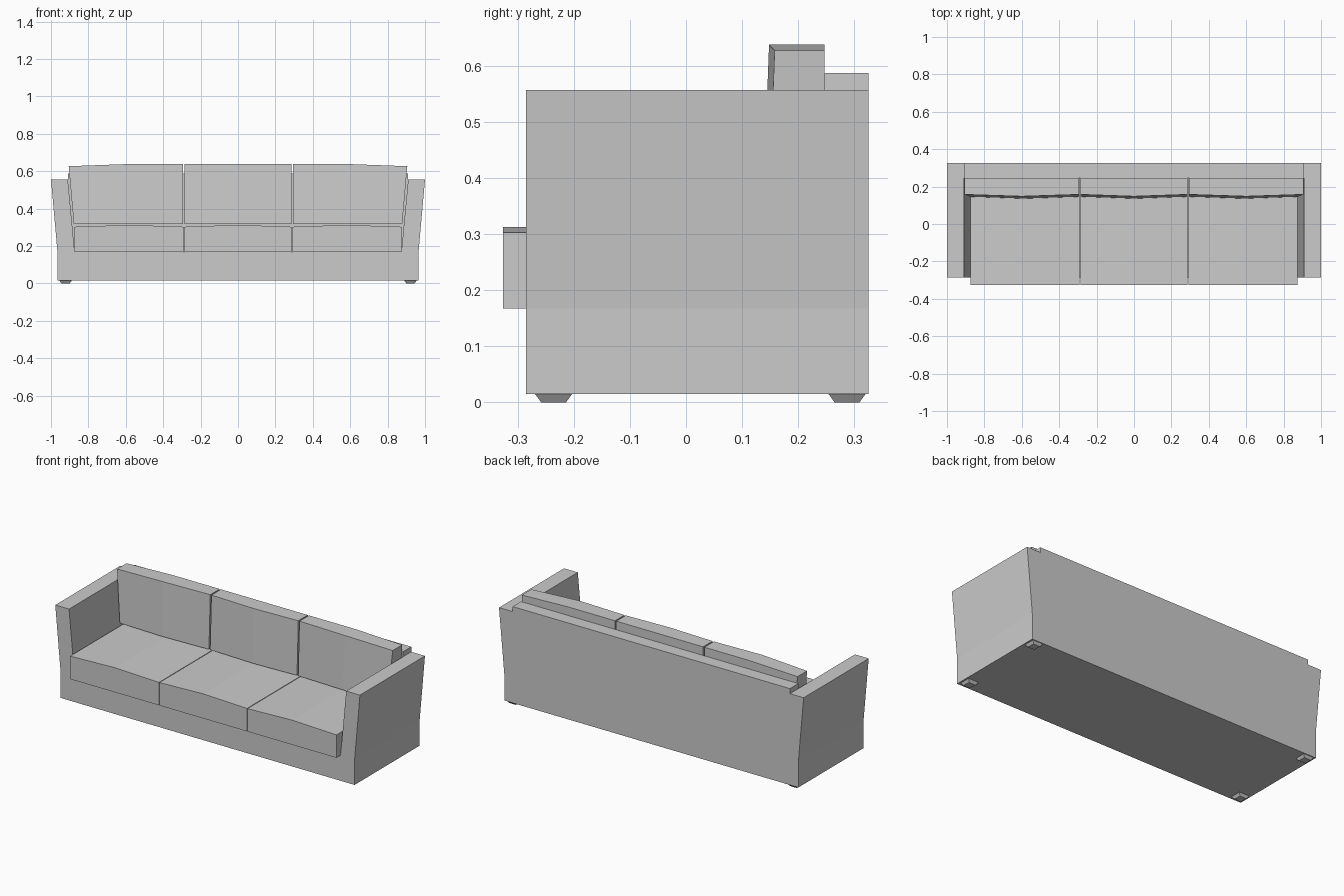
import bpy, bmesh

if "Cube" in bpy.data.objects:
    bpy.data.objects.remove(bpy.data.objects["Cube"])


def loft(name, rings):
    """Closed solid through matching rings of points, capped at both ends."""
    bm = bmesh.new()
    vs = [[bm.verts.new(p) for p in r] for r in rings]
    n = len(rings[0])
    for a, b in zip(vs, vs[1:]):
        for i in range(n):
            j = (i + 1) % n
            bm.faces.new((a[i], a[j], b[j], b[i]))
    bm.faces.new(vs[0])
    bm.faces.new(vs[-1])
    bmesh.ops.recalc_face_normals(bm, faces=bm.faces)
    me = bpy.data.meshes.new(name)
    bm.to_mesh(me)
    bm.free()
    ob = bpy.data.objects.new(name, me)
    bpy.context.collection.objects.link(ob)
    return ob


def prism(name, profile, y0, y1):
    """Front (x, z) profile extruded along y."""
    return loft(name, [[(x, y, z) for x, z in profile] for y in (y0, y1)])


# Base with flared arms: one U-shaped profile
half = [(0.965, 0.015), (0.965, 0.167), (1.0, 0.557), (0.91, 0.557), (0.873, 0.167)]
prism("base_and_arms", half + [(-x, z) for x, z in reversed(half)], -0.285, 0.325)

# Back panel between the arms
back = [(0.873, 0.167), (0.91, 0.557), (0.91, 0.587)]
prism("back_panel", back + [(-x, z) for x, z in reversed(back)], 0.247, 0.325)


# Seat cushion with a slight crown
def seat(name, x0, x1):
    prism(name, [(x0, 0.167), (x1, 0.167), (x1, 0.303), ((x0 + x1) / 2, 0.313),
                 (x0, 0.303)], -0.326, 0.247)


# Back cushion: columns of (bottom x, top x, front y at top, top z)
def back_cushion(name, cols):
    loft(name, [[(xb, y - 0.012, 0.318), (xt, y, zt), (xt, 0.247, zt), (xb, 0.247, 0.318)]
                for xb, xt, y, zt in cols])


seat("seat_middle", -0.287, 0.287)
back_cushion("back_cushion_middle", [(-0.285, -0.285, 0.158, 0.638), (0, 0, 0.148, 0.638),
                                     (0.285, 0.285, 0.158, 0.638)])
for s, side in ((-1, "left"), (1, "right")):
    seat("seat_" + side, s * 0.291, s * 0.874)
    back_cushion("back_cushion_" + side, [(s * 0.293, s * 0.293, 0.158, 0.638),
                                          (s * 0.59, s * 0.6, 0.148, 0.638),
                                          (s * 0.878, s * 0.905, 0.158, 0.627)])
    # Tapered feet
    for y, end in ((-0.236, "front"), (0.287, "back")):
        loft(f"foot_{end}_{side}",
             [[(s * 0.922 + i * r, y + j * r, z)
               for i, j in ((-1, -1), (1, -1), (1, 1), (-1, 1))]
              for r, z in ((0.022, 0.0), (0.033, 0.015))])
